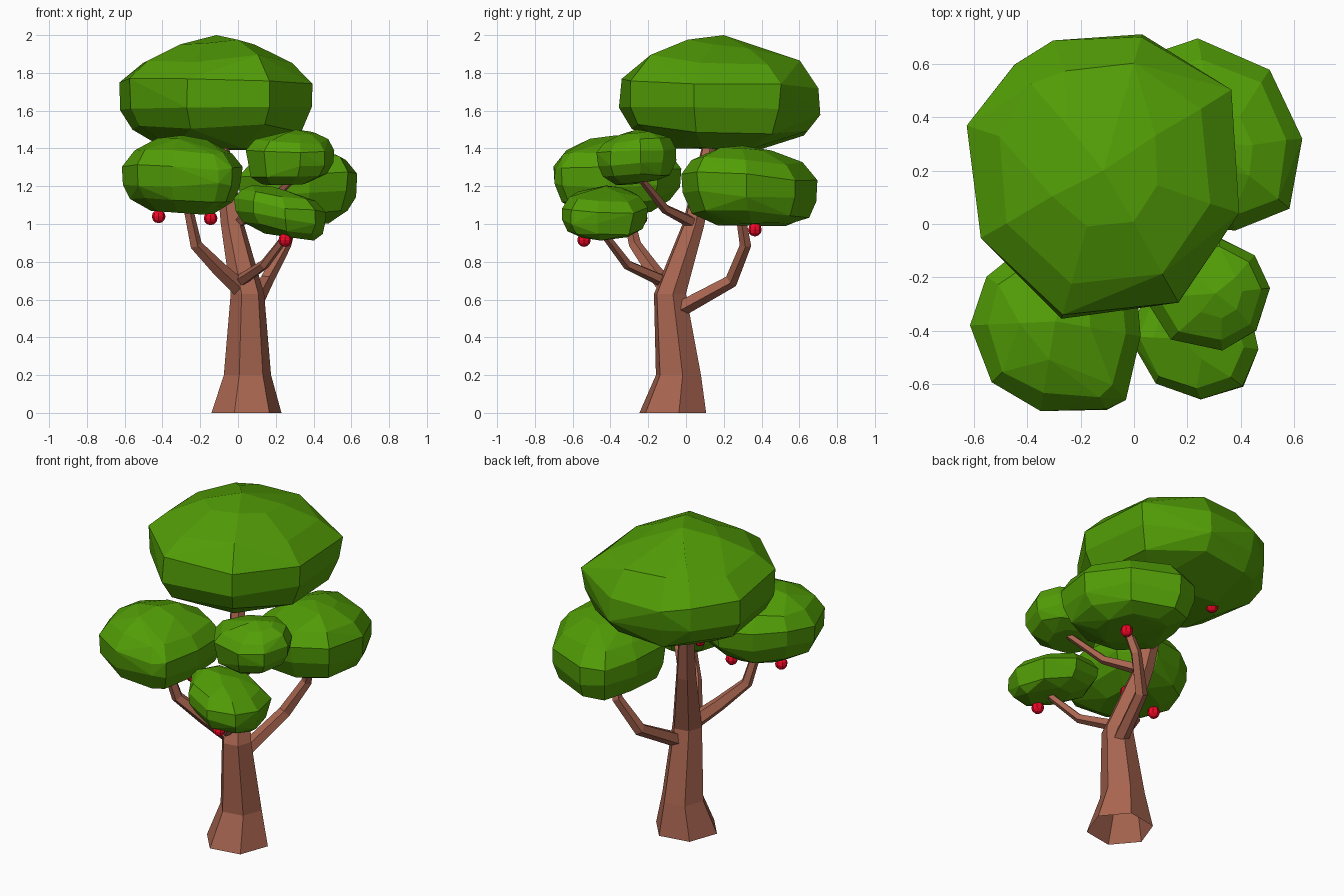
import bpy, bmesh, math, random
from mathutils import Vector

if "Cube" in bpy.data.objects:
    bpy.data.objects.remove(bpy.data.objects["Cube"])

random.seed(4)


def material(name, color):
    m = bpy.data.materials.new(name)
    m.diffuse_color = (*color, 1)
    m.use_nodes = True
    m.node_tree.nodes["Principled BSDF"].inputs["Base Color"].default_value = m.diffuse_color
    return m


BARK = material("bark", (0.39, 0.13, 0.08))
LEAF = material("leaf", (0.085, 0.34, 0.002))
RED = material("fruit", (0.9, 0.002, 0.02))


def finish(bm, name, mat):
    me = bpy.data.meshes.new(name)
    bm.to_mesh(me)
    bm.free()
    me.materials.append(mat)
    ob = bpy.data.objects.new(name, me)
    bpy.context.collection.objects.link(ob)
    return ob


def tube(name, path, sides, turn=0, flat=False):
    """Faceted tapering open tube; path entries are (x, y, z, radius)."""
    bm = bmesh.new()
    pts = [Vector(p[:3]) for p in path]
    rings = []
    for i, p in enumerate(pts):
        d = Vector((0, 0, 1))
        if not flat:
            d = (pts[min(i + 1, len(pts) - 1)] - pts[max(i - 1, 0)]).normalized()
        q = Vector((0, 0, 1)).rotation_difference(d)
        ring = []
        for k in range(sides):
            a = turn + math.tau * k / sides
            ring.append(bm.verts.new(p + q @ Vector((math.cos(a), math.sin(a), 0)) * path[i][3]))
        rings.append(ring)
    for lo, hi in zip(rings, rings[1:]):
        for k in range(sides):
            j = (k + 1) % sides
            bm.faces.new((lo[k], lo[j], hi[j], hi[k]))
    return finish(bm, name, BARK)


# Height fraction and outline scale of the foliage rings
CLUMP = [(0.02, 0.52), (0.15, 0.84), (0.37, 0.98), (0.60, 1.0), (0.80, 0.81), (0.93, 0.42)]
CROWN = [(0.02, 0.5), (0.17, 0.86), (0.36, 0.99), (0.58, 1.0), (0.78, 0.77), (0.92, 0.4)]


def foliage(name, outline, z0, z1, tilt=(0, 0), lean=(0, 0), profile=CLUMP):
    """Convex faceted clump from a top outline and a side profile."""
    bm = bmesh.new()
    xs, ys = [p[0] for p in outline], [p[1] for p in outline]
    cx, cy = (min(xs) + max(xs)) / 2, (min(ys) + max(ys)) / 2
    h = z1 - z0
    for t, s in profile:
        for x, y in outline:
            k = s * random.uniform(0.98, 1.02 if s > 0.95 else 1.05)
            dx, dy = (x - cx) * k, (y - cy) * k
            z = z0 + h * (t + random.uniform(-0.04, 0.03))
            # widest rings stay put, narrow ones slide along the lean
            w = (2 * t - 1) * (1 - s) * 2
            bm.verts.new((cx + dx + lean[0] * w, cy + dy + lean[1] * w,
                          z + dx * tilt[0] + dy * tilt[1]))
    bm.verts.new((cx + lean[0], cy + lean[1], z1))
    res = bmesh.ops.convex_hull(bm, input=bm.verts[:])
    junk = {v for v in res["geom_interior"] + res["geom_unused"] if isinstance(v, bmesh.types.BMVert)}
    bmesh.ops.delete(bm, geom=list(junk), context='VERTS')
    bmesh.ops.dissolve_limit(bm, angle_limit=math.radians(7), verts=bm.verts[:], edges=bm.edges[:])
    bmesh.ops.recalc_face_normals(bm, faces=bm.faces[:])
    return finish(bm, name, LEAF)


# Trunk
tube("trunk", [(.045, -.07, 0, .188), (.05, -.04, .2, .127), (.05, -.085, .63, .09),
               (-.03, .04, 1.0, .062), (-.1, .14, 1.5, .035)], 6, math.radians(10), True)

# Branches
tube("branch_front_left", [(.03, -.09, .64, .05), (-.1, -.18, .76, .042),
                           (-.225, -.27, .89, .034), (-.28, -.33, 1.15, .025)], 5)
tube("branch_front_right", [(.0, -.1, .69, .035), (.14, -.31, .785, .027),
                            (.25, -.42, .93, .022), (.26, -.45, 1.02, .018)], 5)
tube("branch_back_right", [(.07, -.05, .54, .045), (.15, .24, .70, .038),
                           (.25, .315, .89, .032), (.31, .28, 1.1, .025)], 5)
tube("branch_upper_right", [(-.02, .05, 1.0, .035), (.13, -.11, 1.08, .026),
                            (.28, -.23, 1.23, .02), (.29, -.25, 1.3, .016)], 5)

# Foliage clumps
foliage("foliage_top", [(-.63, .37), (-.45, .6), (-.3, .68), (.03, .71), (.36, .5), (.4, .04),
                        (.17, -.3), (-.27, -.35), (-.48, -.13), (-.57, -.05)],
        1.40, 2.0, (0, -.03), (0, .02), CROWN)
foliage("foliage_left", [(-.61, -.38), (-.55, -.2), (-.4, -.08), (-.2, -.03), (0, -.15), (.02, -.42),
                         (-.03, -.66), (-.1, -.7), (-.35, -.7), (-.53, -.59)], 1.06, 1.47, (-.03, 0))
foliage("foliage_back_right", [(.63, .32), (.58, .06), (.38, -.03), (.15, 0), (0, .2), (.02, .45),
                               (.1, .65), (.24, .69), (.51, .58)], .99, 1.415, (0.03, -.04), (0, -.03))
foliage("foliage_upper_right", [(.51, -.24), (.46, -.4), (.33, -.47), (.14, -.43), (.04, -.28),
                                (.13, -.1), (.32, -.05), (.45, -.12)], 1.215, 1.5, (0, .05), (.03, 0))
foliage("foliage_lower_right", [(.47, -.47), (.41, -.61), (.25, -.66), (.08, -.6), (-.02, -.42),
                                (.05, -.25), (.25, -.2), (.42, -.28)], .935, 1.2, (-.15, 0), (-.05, 0))

# Hanging fruit
for i, p in enumerate([(-.42, -.33, 1.04), (-.145, -.24, 1.03), (.25, -.54, .915),
                       (.36, .365, .97), (-.31, .31, 1.4)]):
    bm = bmesh.new()
    bmesh.ops.create_uvsphere(bm, u_segments=8, v_segments=6, radius=.036)
    bmesh.ops.translate(bm, verts=bm.verts[:], vec=p)
    finish(bm, f"fruit_{i + 1}", RED)
